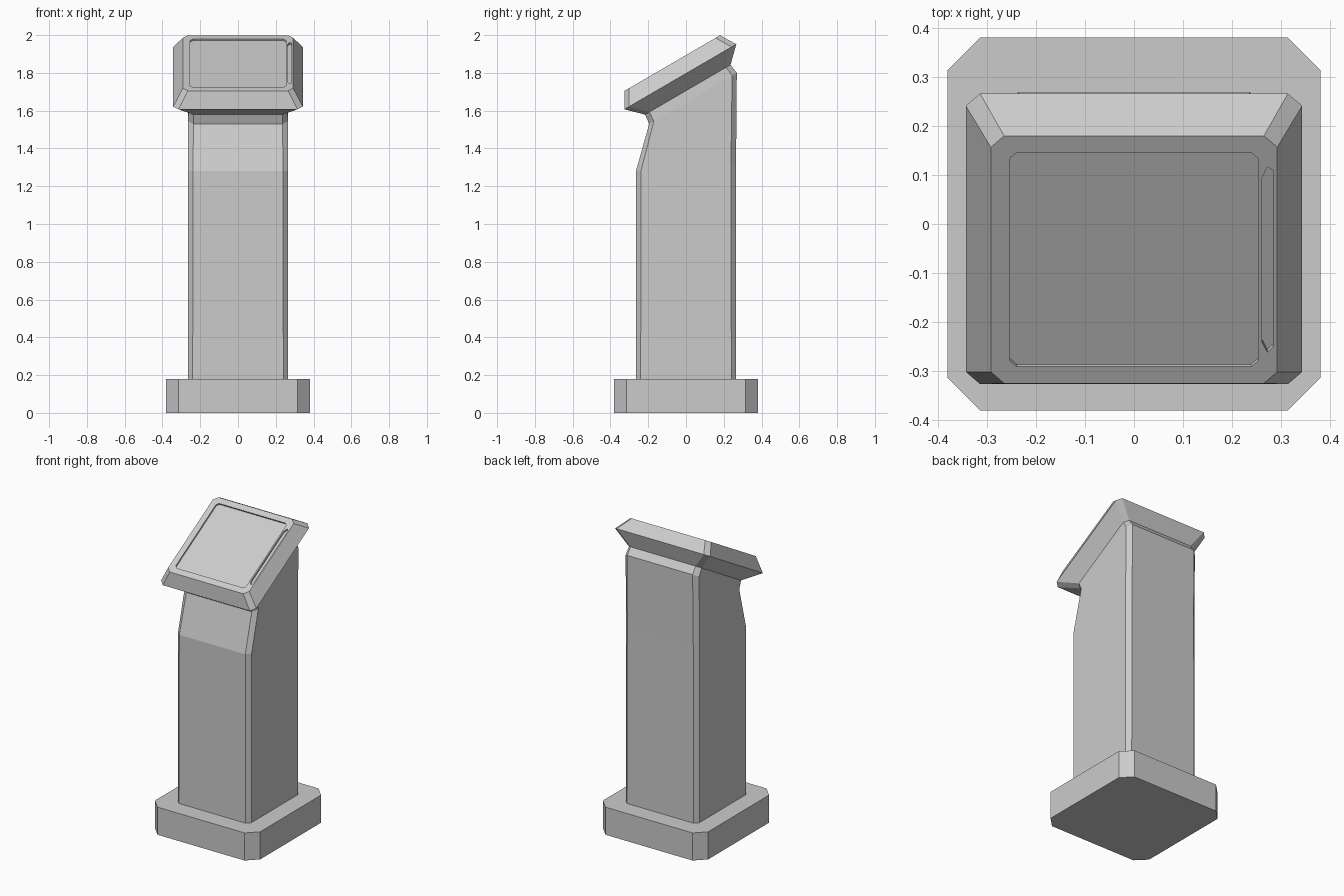
import bpy, bmesh
from math import radians, sin, cos

if "Cube" in bpy.data.objects:
    bpy.data.objects.remove(bpy.data.objects["Cube"])

TILT = radians(30.2)


def ring(front, back, w, c):
    """Chamfered rectangle of half width w spanning two (y, z) points."""
    (y0, z0), (y1, z1) = front, back
    length = ((y1 - y0) ** 2 + (z1 - z0) ** 2) ** 0.5
    t = c / length
    outline = [(-w + c, 0), (w - c, 0), (w, t), (w, 1 - t),
               (w - c, 1), (-w + c, 1), (-w, 1 - t), (-w, t)]
    return [(x, y0 + (y1 - y0) * s, z0 + (z1 - z0) * s) for x, s in outline]


def loft(name, rings, caps=True):
    bm = bmesh.new()
    loops = [[bm.verts.new(p) for p in r] for r in rings]
    for a, b in zip(loops, loops[1:]):
        n = len(a)
        for i in range(n):
            j = (i + 1) % n
            bm.faces.new((a[i], a[j], b[j], b[i]))
    if caps:
        bm.faces.new(loops[0][::-1])
        bm.faces.new(loops[-1])
        bmesh.ops.recalc_face_normals(bm, faces=bm.faces)
    mesh = bpy.data.meshes.new(name)
    bm.to_mesh(mesh)
    bm.free()
    ob = bpy.data.objects.new(name, mesh)
    bpy.context.collection.objects.link(ob)
    return ob


def on_head(x, v, h):
    """Point on the sloping head: v up the slope, h above its top face."""
    return (x, -0.0725 + v * cos(TILT) - h * sin(TILT),
            1.852 + v * sin(TILT) + h * cos(TILT))


def head_ring(half, depth, c):
    return ring(on_head(0, -half, -depth)[1:], on_head(0, half, -depth)[1:], half, c)


def carve(target, name, outline, depth):
    cutter = loft(name, [[on_head(x, v, h) for x, v in outline] for h in (-depth, 0.03)])
    cutter.hide_render = True
    mod = target.modifiers.new(name, 'BOOLEAN')
    mod.operation = 'DIFFERENCE'
    mod.solver = 'EXACT'
    mod.object = cutter
    bpy.context.view_layer.objects.active = target
    bpy.ops.object.modifier_apply(modifier=mod.name)
    bpy.data.objects.remove(cutter)


# Plinth
loft("base", [ring((-0.38, z), (0.38, z), 0.38, 0.066) for z in (0, 0.18)])

# Column with a notched neck below the head
loft("column", [
    ring((-0.265, 0.17), (0.265, 0.17), 0.265, 0.025),
    ring((-0.265, 1.28), (0.265, 1.33), 0.265, 0.027),
    ring((-0.195, 1.53), (0.269, 1.80), 0.265, 0.029),
    head_ring(0.262, 0.163, 0.027),
], caps=False)

# Sloping head
head = loft("head", [head_ring(0.262, 0.163, 0.027),
                     head_ring(0.343, 0.084, 0.029),
                     head_ring(0.292, 0.0, 0.027)])

# Recessed screen
s, k = 0.253, 0.014
carve(head, "screen_cutter",
      [(-s + k, -s), (s - k, -s), (s, -s + k), (s, s - k),
       (s - k, s), (-s + k, s), (-s, s - k), (-s, -s + k)], 0.01)

# Card slot beside the screen
carve(head, "slot_cutter",
      [(0.272, -0.219), (0.284, -0.205), (0.284, 0.210),
       (0.272, 0.219), (0.261, 0.192), (0.261, -0.195)], 0.012)
